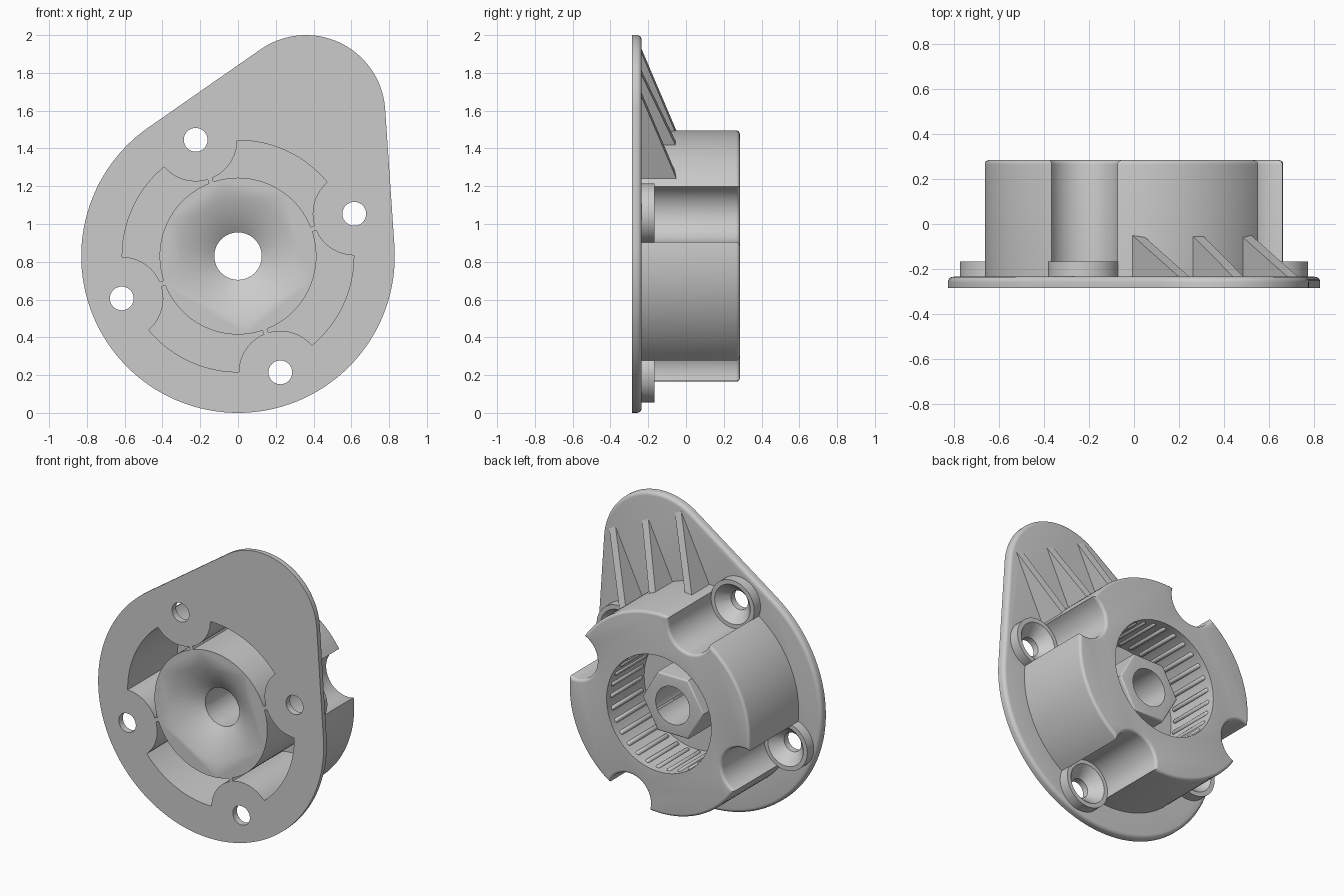
import bpy, bmesh
from math import sin, cos, acos, asin, atan2, hypot, radians, pi, sqrt
from mathutils import Matrix, Vector

if "Cube" in bpy.data.objects:
    bpy.data.objects.remove(bpy.data.objects["Cube"])

AXIS_Z = 0.83                      # height of the hub axis
FRONT, PLATE_BACK, REAR = -0.285, -0.235, 0.285
BOLT_R = 0.655                     # bolt circle radius
BOLTS = [radians(20 + 90 * k) for k in range(4)]
LOBE = (0.36, 0.75)                # lobe centre relative to the hub axis


def polar(r, a, c=(0, 0)):
    return (c[0] + r * cos(a), c[1] + r * sin(a))


def arc(r, a0, a1, n, c=(0, 0)):
    return [polar(r, a0 + (a1 - a0) * i / n, c) for i in range(n + 1)]


def circle(r, c=(0, 0), n=64):
    return arc(r, 0, 2 * pi, n, c)[:-1]


def new_object(name, bm):
    mesh = bpy.data.meshes.new(name)
    bm.to_mesh(mesh)
    bm.free()
    ob = bpy.data.objects.new(name, mesh)
    bpy.context.collection.objects.link(ob)
    return ob


def loft(name, front, y0, y1, back=None, fillet=0):
    """Solid between two outlines drawn around the hub axis."""
    bm = bmesh.new()
    rings = [[bm.verts.new((u, y, v + AXIS_Z)) for u, v in pts]
             for pts, y in ((front, y0), (back or front, y1))]
    n = len(front)
    bm.faces.new(rings[0])
    cap = bm.faces.new(rings[1])
    for i in range(n):
        j = (i + 1) % n
        bm.faces.new((rings[0][i], rings[0][j], rings[1][j], rings[1][i]))
    bmesh.ops.recalc_face_normals(bm, faces=bm.faces)
    if fillet:
        bmesh.ops.bevel(bm, geom=list(cap.edges), offset=fillet, segments=5,
                        profile=0.5, affect='EDGES', clamp_overlap=True)
    return new_object(name, bm)


def combine(body, tool, operation):
    """Apply a boolean and discard the tool."""
    mod = body.modifiers.new("combine", 'BOOLEAN')
    mod.operation, mod.solver, mod.object = operation, 'EXACT', tool
    graph = bpy.context.evaluated_depsgraph_get()
    mesh = bpy.data.meshes.new_from_object(body.evaluated_get(graph))
    body.modifiers.clear()
    body.data = mesh
    bpy.data.objects.remove(tool)


def smooth(ob, angle=35):
    bpy.ops.object.select_all(action='DESELECT')
    ob.select_set(True)
    bpy.context.view_layer.objects.active = ob
    bpy.ops.object.shade_smooth_by_angle(angle=radians(angle))


def meet(r, R):
    """Angles where a circle R about a bolt meets a circle r about the hub."""
    at_bolt = acos((BOLT_R**2 + R**2 - r**2) / (2 * BOLT_R * R))
    at_hub = acos((BOLT_R**2 + r**2 - R**2) / (2 * BOLT_R * r))
    return at_bolt, at_hub


# Teardrop mounting plate
lobe_dir = atan2(LOBE[1], LOBE[0])
spread = acos((0.83 - 0.42) / hypot(*LOBE))
outline = (arc(0.83, lobe_dir + spread, lobe_dir - spread + 2 * pi, 80)
           + arc(0.42, lobe_dir - spread, lobe_dir + spread, 40, LOBE))
body = loft("mounting_body", outline, FRONT, PLATE_BACK, fillet=0.025)

# Drum with four scalloped notches
phi, theta = meet(0.665, 0.157)
drum = []
for a in BOLTS:
    b = a + pi / 2
    drum += arc(0.665, a + theta, b - theta, 24)
    drum += arc(0.157, b + pi + phi, b + pi - phi, 20, polar(BOLT_R, b))[1:-1]
combine(body, loft("drum", drum, PLATE_BACK - 0.02, REAR, fillet=0.025), 'UNION')

# Screw bosses
for a in BOLTS:
    boss = circle(0.16, polar(BOLT_R, a), 48)
    combine(body, loft("screw_boss", boss, PLATE_BACK - 0.02, -0.168), 'UNION')

# Front pockets around the hub tube, parted by thin webs
OUTER, TUBE, WALL, WEB = 0.613, 0.415, 0.22, 0.013
phi, theta = meet(OUTER, WALL)
web_bolt, web_hub = asin(WEB / WALL), asin(WEB / TUBE)
for a in BOLTS:
    b = a + pi / 2
    pocket = (arc(OUTER, a + theta, b - theta, 24)
              + arc(WALL, b + pi + phi, b + pi + web_bolt, 12, polar(BOLT_R, b))[1:]
              + arc(TUBE, b - web_hub, a + web_hub, 28)
              + arc(WALL, a + pi - web_bolt, a + pi - phi, 12, polar(BOLT_R, a))[:-1])
    combine(body, loft("pocket", pocket, FRONT - 0.05, 0.235), 'DIFFERENCE')

# Rear bore, hex boss on its floor, front cone and through hole
combine(body, loft("bore", circle(0.385, n=80), -0.11, REAR + 0.05), 'DIFFERENCE')
combine(body, loft("hex_boss", circle(0.225, n=6), -0.13, 0.14, fillet=0.012), 'UNION')
combine(body, loft("cone", circle(0.32), FRONT - 0.01, -0.165, circle(0.125)),
        'DIFFERENCE')
combine(body, loft("shaft_hole", circle(0.1255), -0.18, 0.4), 'DIFFERENCE')

# Countersunk screw holes
for a in BOLTS:
    c = polar(BOLT_R, a)
    combine(body, loft("screw_hole", circle(0.063, c, 32), -0.4, 0), 'DIFFERENCE')
    combine(body, loft("countersink", circle(0.06, c, 32), -0.245, -0.155,
                       circle(0.143, c, 32)), 'DIFFERENCE')
smooth(body)

# Triangular gussets along the lobe
along = Vector((cos(lobe_dir), 0, sin(lobe_dir)))
across = Vector((sin(lobe_dir), 0, -cos(lobe_dir)))
for name, side in (("right", -0.268), ("middle", 0), ("left", 0.268)):
    start = sqrt(0.64**2 - side**2)
    profile = [(start, -0.245), (1.09, -0.245), (1.075, -0.235), (start, -0.045)]
    bm = bmesh.new()
    face = bm.faces.new([bm.verts.new(along * d + across * (side - 0.026)
                                      + Vector((0, y, AXIS_Z))) for d, y in profile])
    ext = bmesh.ops.extrude_face_region(bm, geom=[face])
    bmesh.ops.translate(bm, vec=across * 0.052,
                        verts=[v for v in ext["geom"] if isinstance(v, bmesh.types.BMVert)])
    bmesh.ops.recalc_face_normals(bm, faces=bm.faces)
    new_object("gusset_" + name, bm)

# Round-ended grip ribs lining the bore
bm = bmesh.new()
COUNT = 30
for i in range(COUNT):
    x, z = polar(0.388, 2 * pi * i / COUNT)
    made = bmesh.ops.create_uvsphere(bm, u_segments=12, v_segments=7, radius=0.016,
                                     matrix=Matrix.Rotation(pi / 2, 4, 'X'))
    for v in made["verts"]:
        v.co += Vector((x, 0.23 if v.co.y > 0 else -0.07, z + AXIS_Z))
smooth(new_object("grip_ribs", bm), 60)
